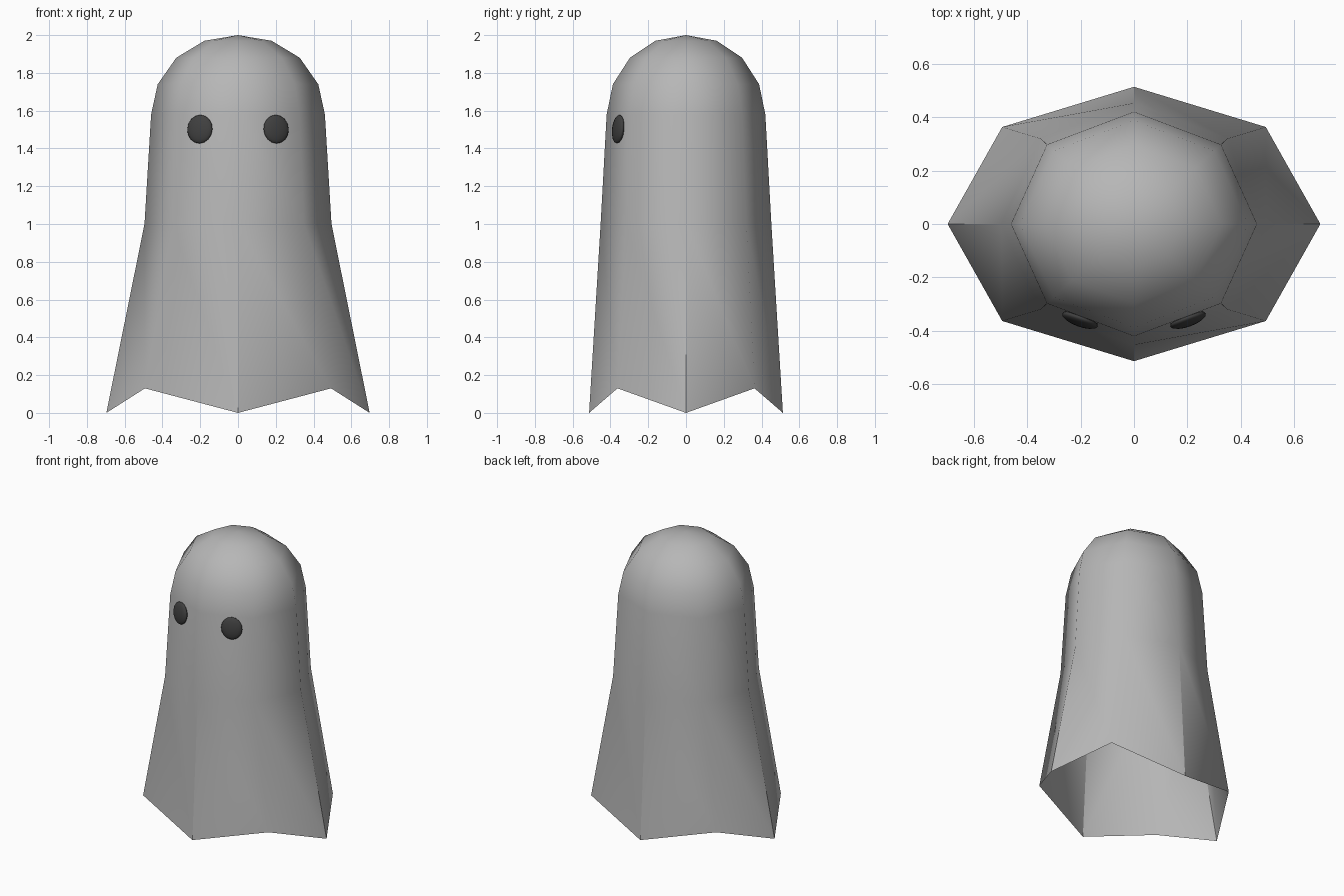
import bpy, bmesh
from math import sin, cos, pi, radians

if "Cube" in bpy.data.objects:
    bpy.data.objects.remove(bpy.data.objects["Cube"])

SIDES = 8
# Rings of the sheet: height, half width in x, half depth in y
RINGS = [(1.97, 0.178, 0.162), (1.88, 0.327, 0.297), (1.74, 0.425, 0.387),
         (1.58, 0.46, 0.42), (1.0, 0.495, 0.452), (0.0, 0.697, 0.513)]


def paint(obj, name, value):
    mat = bpy.data.materials.new(name)
    mat.diffuse_color = (value, value, value, 1)
    mat.use_nodes = True
    mat.node_tree.nodes["Principled BSDF"].inputs["Base Color"].default_value = mat.diffuse_color
    obj.data.materials.append(mat)


# Draped sheet: open eight-sided shell with a zigzag hem
bm = bmesh.new()
top = bm.verts.new((0, 0, 2.0))
previous = None
for z, rx, ry in RINGS:
    ring = []
    for i in range(SIDES):
        a = 2 * pi * i / SIDES
        lift = 0.13 if z == 0 and i % 2 else 0
        ring.append(bm.verts.new((rx * cos(a), ry * sin(a), z + lift)))
    for i in range(SIDES):
        j = (i + 1) % SIDES
        if previous:
            bm.faces.new((previous[i], ring[i], ring[j], previous[j]))
        else:
            bm.faces.new((top, ring[i], ring[j]))
    # Creases running up from the low points of the hem
    if z == 0:
        for i in range(0, SIDES, 2):
            bm.edges.get((previous[i], ring[i])).smooth = False
    previous = ring
for f in bm.faces:
    f.smooth = True
mesh = bpy.data.meshes.new("sheet_body")
bm.to_mesh(mesh)
bm.free()
body = bpy.data.objects.new("sheet_body", mesh)
bpy.context.collection.objects.link(body)
paint(body, "sheet_grey", 0.47)

# Eyes: dark flattened ellipsoids lying against the front
for side, name in ((-1, "left_eye"), (1, "right_eye")):
    bpy.ops.mesh.primitive_uv_sphere_add(
        segments=16, ring_count=8, radius=1, location=(0.202 * side, -0.359, 1.502),
        rotation=(radians(-6), 0, radians(20) * side))
    eye = bpy.context.object
    eye.name = name
    eye.scale = (0.071, 0.024, 0.076)
    paint(eye, name + "_dark", 0.05)
    bpy.ops.object.shade_smooth()
